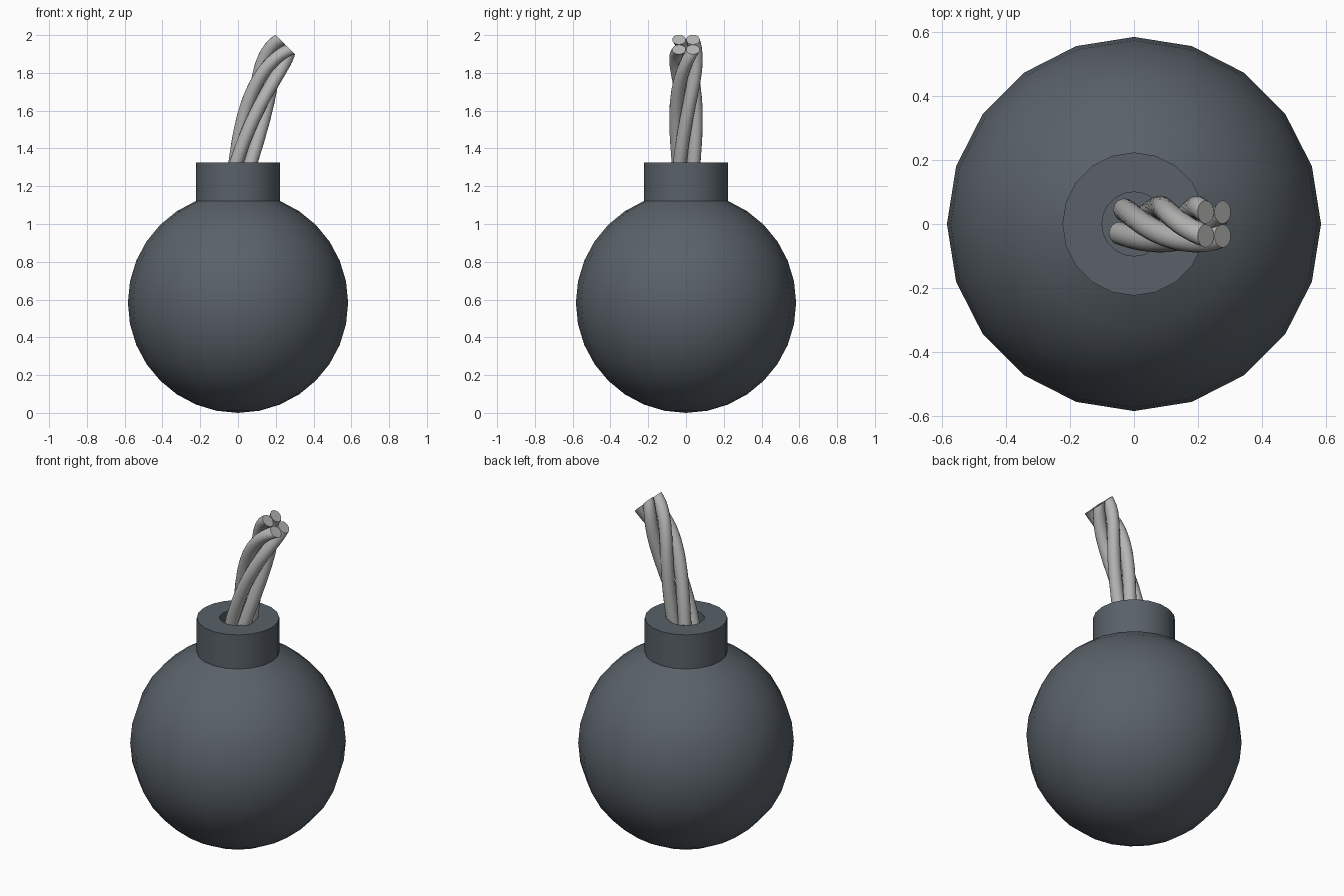
import bpy, bmesh, math
from mathutils import Vector

if "Cube" in bpy.data.objects:
    bpy.data.objects.remove(bpy.data.objects["Cube"])

R = 0.583          # ball radius
SEGS, RINGS = 20, 16


def material(name, rgb):
    m = bpy.data.materials.new(name)
    m.diffuse_color = (*rgb, 1)
    m.use_nodes = True
    m.node_tree.nodes["Principled BSDF"].inputs["Base Color"].default_value = m.diffuse_color
    return m


def finish(name, bm, mat):
    bmesh.ops.recalc_face_normals(bm, faces=bm.faces)
    mesh = bpy.data.meshes.new(name)
    bm.to_mesh(mesh)
    bm.free()
    mesh.materials.append(mat)
    ob = bpy.data.objects.new(name, mesh)
    bpy.context.collection.objects.link(ob)
    bpy.ops.object.select_all(action='DESELECT')
    ob.select_set(True)
    bpy.context.view_layer.objects.active = ob
    bpy.ops.object.shade_smooth_by_angle(angle=math.radians(35))
    return ob


def skin(name, rings, mat):
    """Bridge a list of equal point rings and cap both ends."""
    bm = bmesh.new()
    vs = [[bm.verts.new(p) for p in ring] for ring in rings]
    n = len(vs[0])
    for a, b in zip(vs, vs[1:]):
        for i in range(n):
            j = (i + 1) % n
            bm.faces.new((a[i], a[j], b[j], b[i]))
    bm.faces.new(vs[0][::-1])
    bm.faces.new(vs[-1])
    bmesh.ops.remove_doubles(bm, verts=bm.verts, dist=1e-5)
    return finish(name, bm, mat)


iron = material("dark_iron", (0.10, 0.12, 0.14))
cord = material("grey_cord", (0.46, 0.46, 0.455))

# Ball with collar and fuse hole: one revolved profile
profile = [(R * math.sin(math.pi * k / RINGS), R - R * math.cos(math.pi * k / RINGS))
           for k in range(1, RINGS - 1)]
collar = profile[-1][0]
profile += [(collar, 1.325), (0.10, 1.325), (0.10, 1.15)]
rings = []
for r, z in [(0.0005, 0.0)] + profile:
    rings.append([(r * math.cos(2 * math.pi * i / SEGS),
                   r * math.sin(2 * math.pi * i / SEGS), z) for i in range(SEGS)])
skin("bomb_body", rings, iron)

# Fuse centre line: cubic curve in the xz plane
P = [Vector(p) for p in ((0, 0, 1.2), (0.045, 0, 1.42), (0.13, 0, 1.83), (0.25, 0, 1.95))]


def axis(t):
    u = 1 - t
    pos = P[0] * u**3 + P[1] * 3 * u*u * t + P[2] * 3 * u * t*t + P[3] * t**3
    tan = (P[1] - P[0]) * u*u + (P[2] - P[1]) * 2 * u * t + (P[3] - P[2]) * t*t
    return pos, tan.normalized()


# Four strands twisted round the centre line
STEPS, SIDES = 28, 18
side = Vector((0, 1, 0))
for s in range(4):
    rings = []
    for k in range(STEPS + 1):
        t = k / STEPS
        pos, tan = axis(t)
        out = side.cross(tan)            # points to +x at the base
        u = 1 - t
        ang = math.radians(45 + 90 * s - 302 * u + 111 * u * u)
        c = pos + 0.0525 * (out * math.cos(ang) + side * math.sin(ang))
        rings.append([c + 0.036 * (out * math.cos(2 * math.pi * i / SIDES + ang)
                                   + side * math.sin(2 * math.pi * i / SIDES + ang))
                      for i in range(SIDES)])
    skin(f"fuse_strand_{s + 1}", rings, cord)
